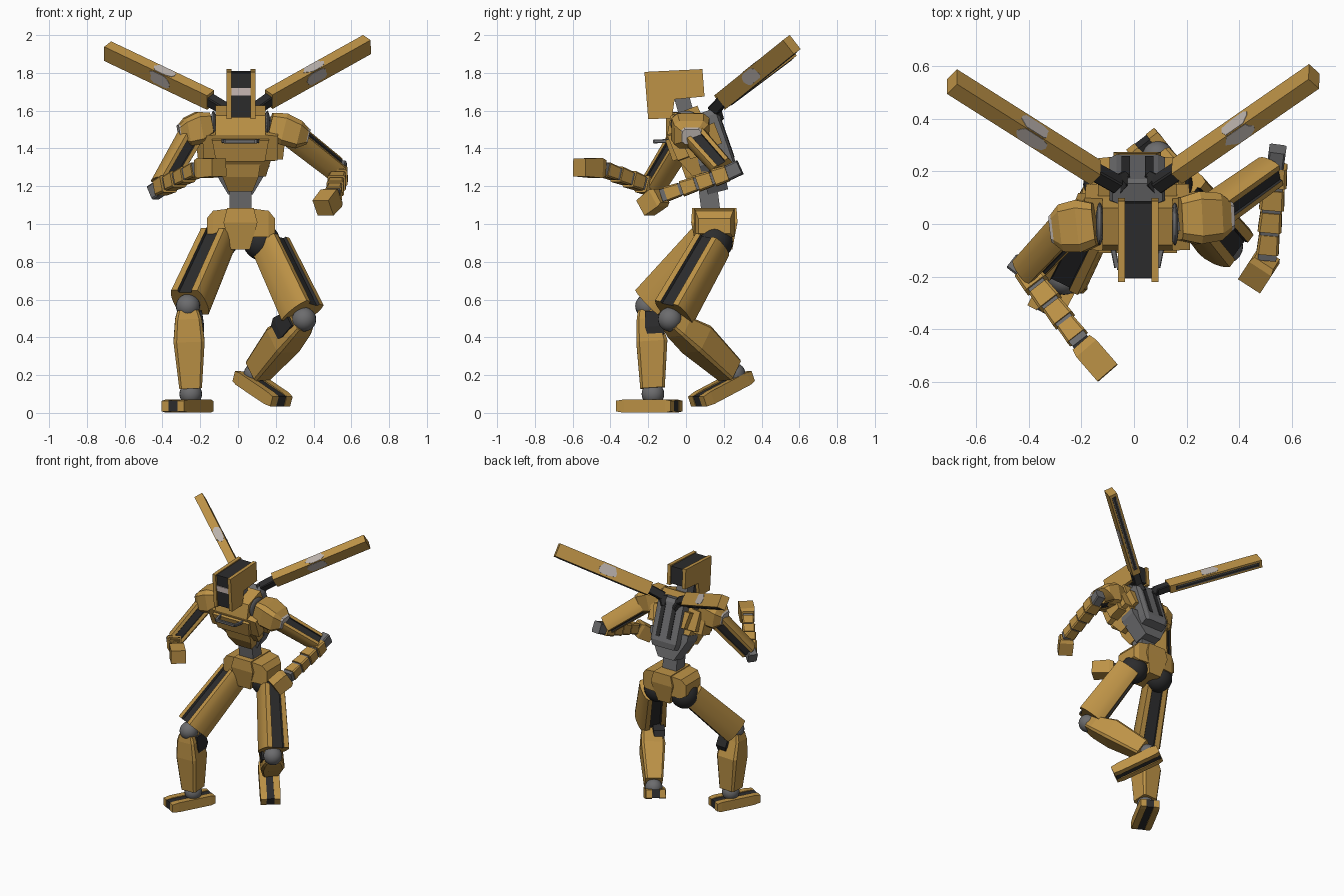
import bpy, bmesh, math, random
from mathutils import Vector as V

if "Cube" in bpy.data.objects:
    bpy.data.objects.remove(bpy.data.objects["Cube"])
random.seed(4)

def mat(name, r, g, b):
    m = bpy.data.materials.new(name)
    m.diffuse_color = (r, g, b, 1)
    m.use_nodes = True
    m.node_tree.nodes["Principled BSDF"].inputs["Base Color"].default_value = m.diffuse_color
    return m
OCHRE = mat("ochre paint", .51, .29, .062)
DARK = mat("black rubber", .025, .025, .026)
GREY = mat("grey metal", .15, .15, .155)
LIGHT = mat("worn primer", .50, .45, .42)
VISOR = mat("visor glass", .62, .52, .49)

def loft(name, rings, m, dark=(), smooth=False):
    """Skin between rings of points, capped; ring segments listed in dark become black."""
    bm = bmesh.new()
    vs = [[bm.verts.new(p) for p in r] for r in rings]
    n = len(rings[0])
    for a, b in zip(vs, vs[1:]):
        for i in range(n):
            f = bm.faces.new((a[i], a[(i + 1) % n], b[(i + 1) % n], b[i]))
            f.material_index = 1 if i in dark else 0
    bm.faces.new(vs[0][::-1])
    bm.faces.new(vs[-1])
    bmesh.ops.recalc_face_normals(bm, faces=bm.faces)
    me = bpy.data.meshes.new(name)
    bm.to_mesh(me)
    bm.free()
    me.materials.append(m)
    me.materials.append(DARK)
    o = bpy.data.objects.new(name, me)
    bpy.context.collection.objects.link(o)
    if smooth:
        bpy.ops.object.select_all(action='DESELECT')
        o.select_set(True)
        bpy.context.view_layer.objects.active = o
        bpy.ops.object.shade_smooth_by_angle(angle=math.radians(35))
    return o

def frame(p0, p1, up):
    d = (V(p1) - V(p0)).normalized()
    s = d.cross(V(up)).normalized()
    return d, s, s.cross(d)

def bar(name, p0, p1, up, secs, m, c=0.0):
    """Beam from p0 to p1; sections are (t, width, height, side offset, up offset)."""
    d, s, u = frame(p0, p1, up)
    k = 1 - c
    sh = [(-1, -k), (-1, k), (-k, 1), (k, 1), (1, k), (1, -k), (k, -1), (-k, -1)] if c else [(-1, -1), (-1, 1), (1, 1), (1, -1)]
    rings = []
    for t, w, h, *o in secs:
        so, uo = o if o else (0, 0)
        q = V(p0).lerp(V(p1), t)
        rings.append([q + s * (a * w / 2 + so) + u * (b * h / 2 + uo) for a, b in sh])
    return loft(name, rings, m)

def box(name, p0, p1, up, w, h, m, c=0.0):
    return bar(name, p0, p1, up, [(0, w, h), (1, w, h)], m, c)

def channel(name, p0, p1, up, k0, k1):
    """Limb shell with round sides and a black channel at front and back."""
    half = [(-.075, .09), (-.04, .09), (-.036, .074), (.036, .074), (.04, .09), (.075, .09),
            (.088, .06), (.094, .025), (.094, -.025), (.088, -.06)]
    prof = half + [(-a, -b) for a, b in half]
    d, s, u = frame(p0, p1, up)
    rings = [[V(p) + s * a * k + u * b * k for a, b in prof] for p, k in ((p0, k0), (p1, k1))]
    return loft(name, rings, OCHRE, (1, 2, 3, 11, 12, 13), True)

def ball(name, p, r, m, scale=(1, 1, 1)):
    bpy.ops.mesh.primitive_uv_sphere_add(segments=20, ring_count=12, radius=r, location=p)
    o = bpy.context.object
    o.name, o.scale = name, scale
    o.data.materials.append(m)
    bpy.ops.object.shade_smooth()

def patch(name, p, a, b, la, lb):
    """Thin ragged plate of bare primer."""
    n = a.cross(b).normalized() * .002
    pts = []
    for i in range(14):
        t, r = math.tau * i / 14, random.uniform(.75, 1.1)
        pts.append(V(p) + a * la * r * math.cos(t) + b * lb * max(-.9, min(.9, 1.3 * r * math.sin(t))))
    loft(name, [[q - n for q in pts], [q + n for q in pts]], LIGHT)

def plate_x(name, prof, x0, x1, m):
    loft(name, [[(x, y, z) for y, z in prof] for x in (x0, x1)], m)

FRONT, UP, X = (0, -1, 0), (0, 0, 1), .013

# head: two side plates around a black core, with a visor band
head = [(-.22, 1.805), (.087, 1.82), (.098, 1.675), (-.06, 1.66), (-.075, 1.56), (-.2, 1.555)]
core = [(-.205, 1.80), (.08, 1.81), (.088, 1.685), (-.07, 1.67), (-.085, 1.565), (-.19, 1.565)]
plate_x("head_plate_left", head, -.06, -.034, OCHRE)
plate_x("head_plate_right", head, .066, .092, OCHRE)
plate_x("head_core", core, -.034, .066, DARK)
plate_x("visor", [(-.206, 1.72), (-.198, 1.72), (-.195, 1.68), (-.203, 1.68)], -.034, .066, VISOR)
box("neck", (X, .02, 1.52), (X, -.025, 1.68), FRONT, .09, .08, GREY)

# chest, abdomen and waist lean forward
bar("chest", (X, .11, 1.28), (X, -.01, 1.6), FRONT,
    [(0, .27, .16), (.3, .32, .2, 0, .02), (.31, .39, .21, 0, .02), (.72, .40, .21, 0, .025),
     (.74, .265, .21, 0, .025), (1, .265, .15)], OCHRE)
bar("chest_side_blocks", (X, .07, 1.36), (X, .035, 1.455), FRONT, [(0, .45, .1), (1, .47, .12)], OCHRE)
bar("chest_front_plate", (X, .06, 1.38), (X, .02, 1.49), FRONT, [(0, .26, .28), (1, .30, .275)], OCHRE)
bar("abdomen", (X, .11, 1.19), (X, .07, 1.34), FRONT, [(0, .13, .13), (.55, .19, .19), (1, .21, .2)], OCHRE)
bar("waist_wedge", (X, .17, 1.17), (X, .12, 1.36), FRONT, [(0, .13, .11), (.8, .31, .12), (1, .31, .12)], GREY)
box("waist", (X, .135, 1.04), (X, .115, 1.2), FRONT, .115, .1, GREY)
grip = [(-.08, -.09, 1.44), (-.065, -.165, 1.437), (.09, -.165, 1.437), (.105, -.09, 1.44)]
for a, b in zip(grip, grip[1:]):
    box("chest_grip", a, b, UP, .02, .02, GREY, c=.3)

# backpack with two vents
b0, b1 = (X, .23, 1.27), (X, .115, 1.60)
bar("backpack", b0, b1, (0, 1, 0), [(0, .18, .07), (.12, .21, .1), (.92, .21, .1), (1, .19, .08)], GREY, .25)
for so in (-.045, .045):
    bar("backpack_vent", b0, b1, (0, 1, 0), [(.2, .032, .008, so, .05), (.88, .032, .008, so, .05)], DARK)
box("backpack_mount", (X, .14, 1.38), (X, .08, 1.52), (0, 1, 0), .17, .13, GREY)

# wing beams on black jointed links
for sd, x, root, tip in (("left", -1, (-.145, .195, 1.656), (-.69, .54, 1.915)),
                         ("right", 1, (.163, .20, 1.66), (.683, .56, 1.95))):
    d, s, u = frame(root, tip, (0, -.6, .8))
    R, T = V(root), V(tip)
    bar("wing_" + sd, root, tip, u, [(0, .06, .094), (1, .06, .094)], OCHRE)
    bar("wing_slot_" + sd, root, tip, u, [(.06, .03, .004, 0, -.047), (.97, .03, .004, 0, -.047)], DARK)
    for so in (-.011, .011):
        bar("wing_rail_" + sd, root, tip, u, [(.08, .006, .004, so, -.0485), (.95, .006, .004, so, -.0485)], GREY)
    p = R.lerp(T, .46)
    patch("wing_patch_top_" + sd, p + u * .047, d, s, .075, .03)
    for k in (-1, 1):
        patch("wing_patch_side_" + sd, p + s * .03 * k + u * .004, d, u, .07, .04)
    links = [(X + x * .045, .165, 1.55), (X + x * .075, .15, 1.605), tuple(R + d * .02)]
    for a, b in zip(links, links[1:]):
        box("wing_link_" + sd, a, b, u, .055, .06, DARK, c=.2)

# pelvis: centre plate and sloped side guards
bar("pelvis_centre", (X, .15, .865), (X, .15, 1.085), FRONT,
    [(0, .10, .19), (.65, .18, .245), (1, .14, .235)], OCHRE)
bar("pelvis_sides", (-.165, .15, 1.0), (.195, .15, 1.0), UP,
    [(0, .17, .08, 0, -.01), (.09, .2, .14, 0, 0), (.3, .215, .15, 0, .005), (.7, .215, .15, 0, .005),
     (.91, .2, .14, 0, 0), (1, .17, .08, 0, -.01)], OCHRE)

# arms: shoulder block, upper arm, banded forearm, hand
arms = [("left", -.13, (-.145, 0, 1.53), (-.315, -.02, 1.50), (-.25, -.01, 1.47), (-.40, -.17, 1.21),
         (.5, -.7, .2), (-.405, -.185, 1.195), (-.2, -.45, 1.295), (-.10, -.565, 1.3), (-.45, -.15, 1.165)),
        ("right", .155, (.17, .02, 1.53), (.375, .03, 1.48), (.28, .03, 1.48), (.52, .20, 1.29),
         (0, -.55, .85), (.535, .21, 1.265), (.505, -.13, 1.15), (.45, -.215, 1.085), (.545, .285, 1.30))]
for sd, dx, s0, s1, a0, a1, up, el, wr, tip, back in arms:
    ball("shoulder_disc_" + sd, (dx, 0, 1.53), .082, GREY, (.18, 1, .85))
    box("shoulder_axle_" + sd, (X, 0, 1.53), s0, UP, .09, .08, GREY)
    bar("shoulder_" + sd, s0, s1, UP, [(0, .16, .12), (.35, .2, .17, 0, -.01), (.75, .18, .15, 0, -.02), (1, .1, .08, 0, -.02)], OCHRE, .3)
    bar("shoulder_scuff_" + sd, s0, s1, UP, [(.9, .125, .1, 0, -.018), (1.01, .1, .08, 0, -.018)], LIGHT, .3)
    channel("upper_arm_" + sd, a0, a1, up, .66, .6)
    box("elbow_" + sd, el, back, UP, .065, .08, GREY, c=.2)
    box("forearm_core_" + sd, el, wr, UP, .07, .065, GREY)
    for i in range(4):
        w = .1 - .005 * i
        bar("forearm_band_%s_%d" % (sd, i), el, wr, UP,
            [(i * .25 - .03, w * .9, w * .85), (i * .25 + .18, w, w * .94)], OCHRE, .2)
    bar("hand_" + sd, wr, tip, UP, [(0, .085, .085), (.2, .1, .105), (1, .1, .095)], OCHRE)

# legs: hip ball, channelled thigh, knee, shin, ankle, split foot
legs = [("left", -1, (-.095, .15, .915), (-.108, .115, .92), (-.255, -.175, .585), (-.42, -.85, .2),
         (-.265, -.205, .565), (-.25, -.175, .10), FRONT, (-.19, -.05, .036), (-.345, -.34, .036)),
        ("right", 1, (.125, .15, .905), (.172, .14, .892), (.342, -.065, .53), (.8, -.55, .2),
         (.35, -.085, .495), (.09, .255, .205), (.58, -.69, 0), (.03, .315, .195), (.23, .06, .06))]
for sd, inner, hip, t0, t1, up, kn, an, shup, heel, toe in legs:
    ball("hip_" + sd, hip, .098, DARK)
    box("hip_axle_" + sd, (X, .15, .95), hip, UP, .12, .11, DARK)
    channel("thigh_" + sd, t0, t1, up, .92, 1.03)
    ball("knee_" + sd, kn, .064, GREY)
    bar("shin_" + sd, kn, an, shup,
        [(.04, .11, .1), (.14, .14, .12), (.4, .165, .165, 0, -.012), (.93, .12, .13)], OCHRE, .2)
    bar("calf_block_" + sd, kn, an, shup,
        [(.06, .075, .09, inner * .036, -.032), (.24, .08, .12, inner * .042, -.04), (.4, .06, .06, inner * .045, -.03)], DARK)
    ball("ankle_" + sd, an, .06, GREY)
    bar("foot_core_" + sd, heel, toe, UP, [(.01, .06, .058), (.99, .06, .058)], DARK)
    for so in (-.047, .047):
        bar("foot_rail_" + sd, heel, toe, UP,
            [(0, .04, .056, so, 0), (.1, .045, .07, so, 0), (.85, .045, .07, so, 0), (1, .04, .056, so, 0)], OCHRE)
